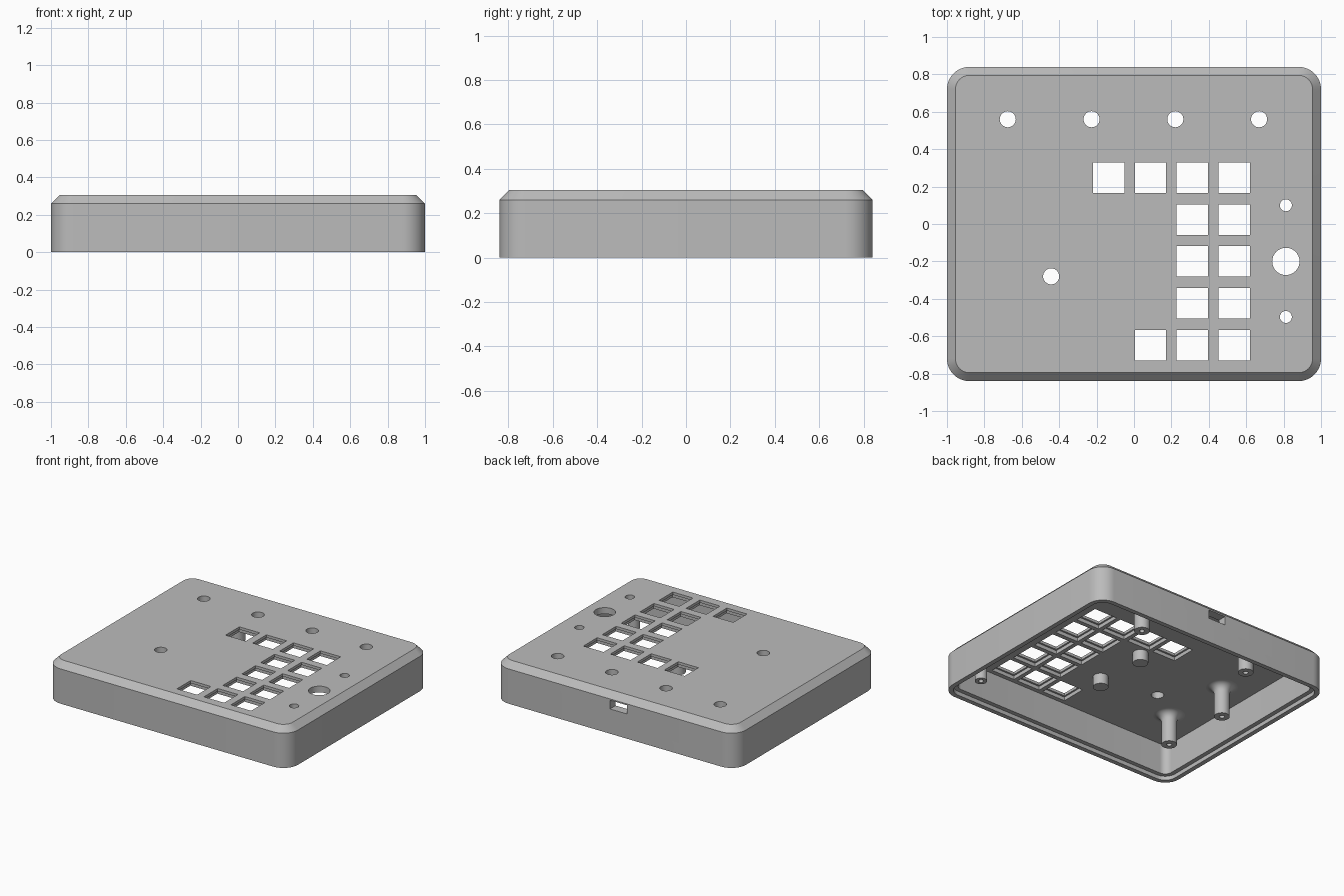
import bpy, bmesh
from math import sin, cos, pi
from mathutils import Matrix

cube = bpy.data.objects.get("Cube")
if cube:
    bpy.data.objects.remove(cube, do_unlink=True)

HALF_X, HALF_Y, RADIUS = 1.0, 0.84, 0.12
SHOULDER, TOP, CEILING = 0.26, 0.305, 0.258
WALL, LIP, LIP_Z = 0.066, 0.034, 0.03

grey = bpy.data.materials.new("plain grey")
grey.use_nodes = True
colour = (0.5, 0.5, 0.5, 1)
grey.diffuse_color = colour
grey.node_tree.nodes["Principled BSDF"].inputs["Base Color"].default_value = colour


def make_object(name, bm):
    bmesh.ops.recalc_face_normals(bm, faces=bm.faces)
    mesh = bpy.data.meshes.new(name)
    bm.to_mesh(mesh)
    bm.free()
    mesh.materials.append(grey)
    obj = bpy.data.objects.new(name, mesh)
    bpy.context.collection.objects.link(obj)
    return obj


def smooth(obj):
    bpy.ops.object.select_all(action='DESELECT')
    obj.select_set(True)
    bpy.context.view_layer.objects.active = obj
    bpy.ops.object.shade_smooth_by_angle(angle=pi / 6)


def rounded_loop(bm, inset, z, steps=10):
    """Rounded rectangle offset inwards from the outline."""
    cx, cy, r = HALF_X - RADIUS, HALF_Y - RADIUS, RADIUS - inset
    verts = []
    for q, (sx, sy) in enumerate([(1, 1), (-1, 1), (-1, -1), (1, -1)]):
        for i in range(steps + 1):
            a = (q + i / steps) * pi / 2
            verts.append(bm.verts.new((sx * cx + r * cos(a), sy * cy + r * sin(a), z)))
    return verts


def add_box(bm, x, y, z0, z1, w, d):
    m = Matrix.Translation((x, y, (z0 + z1) / 2)) @ Matrix.Diagonal((w, d, z1 - z0, 1))
    bmesh.ops.create_cube(bm, size=1, matrix=m)


def lathe(name, profile, x, y):
    """Spin an (r, z) profile about a vertical axis at x, y."""
    bm = bmesh.new()
    verts = [bm.verts.new((r, 0, z)) for r, z in profile]
    edges = [bm.edges.new(pair) for pair in zip(verts, verts[1:])]
    bmesh.ops.spin(bm, geom=verts + edges, cent=(0, 0, 0), axis=(0, 0, 1),
                   angle=2 * pi, steps=32)
    bmesh.ops.remove_doubles(bm, verts=bm.verts, dist=1e-5)
    obj = make_object(name, bm)
    obj.location = (x, y, 0)
    smooth(obj)


# Hollow case: inner ceiling, wall, stepped lip, outer wall, chamfer, top
bm = bmesh.new()
section = [(WALL, CEILING), (WALL, LIP_Z), (LIP, LIP_Z), (LIP, 0),
           (0, 0), (0, SHOULDER), (TOP - SHOULDER, TOP)]
loops = [rounded_loop(bm, inset, z) for inset, z in section]
for lower, upper in zip(loops, loops[1:]):
    for i in range(len(lower)):
        j = (i + 1) % len(lower)
        bm.faces.new((lower[i], lower[j], upper[j], upper[i]))
bm.faces.new(loops[0])
bm.faces.new(loops[-1])
case = make_object("case", bm)

# Key openings on a regular pitch, with wider pockets underneath
pitch = 0.2235
rows = [(0, 1, 2, 3), (2, 3), (2, 3), (2, 3), (1, 2, 3)]
through, pockets = bmesh.new(), bmesh.new()
for row, columns in enumerate(rows):
    for col in columns:
        x, y = -0.135 + col * pitch, 0.247 - row * pitch
        add_box(through, x, y, 0.2, 0.4, 0.167, 0.163)
        add_box(pockets, x, y, 0.2, 0.285, 0.192, 0.19)

# Round openings: indicator row, single indicator, knob and its two screws
holes = [(x, 0.56, 0.043) for x in (-0.675, -0.227, 0.221, 0.669)]
holes += [(-0.443, -0.28, 0.043), (0.812, -0.2, 0.073),
          (0.812, 0.1, 0.032), (0.812, -0.497, 0.032)]
for x, y, r in holes:
    bmesh.ops.create_cone(through, cap_ends=True, segments=32, radius1=r, radius2=r,
                          depth=0.2, matrix=Matrix.Translation((x, y, 0.3)))

# Cable slot in the back wall
add_box(pockets, -0.03, HALF_Y, 0.185, 0.25, 0.14, 0.3)

cutters = [make_object("key_pocket_cutter", pockets), make_object("opening_cutter", through)]
for cutter in cutters:
    cutter.hide_render = True
    mod = case.modifiers.new(cutter.name, 'BOOLEAN')
    mod.operation = 'DIFFERENCE'
    mod.solver = 'EXACT'
    mod.object = cutter
graph = bpy.context.evaluated_depsgraph_get()
cut_mesh = bpy.data.meshes.new_from_object(case.evaluated_get(graph))
case.modifiers.clear()
case.data = cut_mesh
for cutter in cutters:
    bpy.data.objects.remove(cutter, do_unlink=True)
smooth(case)

# Screw posts with a blind hole and a flared root
BURIED = CEILING + 0.01
R, FLARE = 0.053, 0.055
bore = [(0, 0.12), (0.018, 0.12), (0.018, LIP_Z)]
flare = [(R + FLARE * (1 - cos(a)), CEILING - FLARE * (1 - sin(a)))
         for a in (i * pi / 16 for i in range(9))]
flared = bore + [(R, LIP_Z)] + flare + [(R + FLARE, BURIED), (0, BURIED)]
posts = {"front_post": (-0.68, -0.44), "side_post": (-0.71, 0.08),
         "back_right_post": (-0.45, 0.64), "back_left_post": (0.45, 0.62)}
for name, (x, y) in posts.items():
    lathe(name, flared, x, y)

# Slim corner post
slim = bore + [(0.042, LIP_Z), (0.042, BURIED), (0, BURIED)]
lathe("corner_post", slim, 0.85, -0.6)

# Short support pegs
peg = [(0, 0.18), (R, 0.18), (R, BURIED), (0, BURIED)]
for name, y in (("front_peg", -0.34), ("back_peg", 0.08)):
    lathe(name, peg, 0.01, y)
